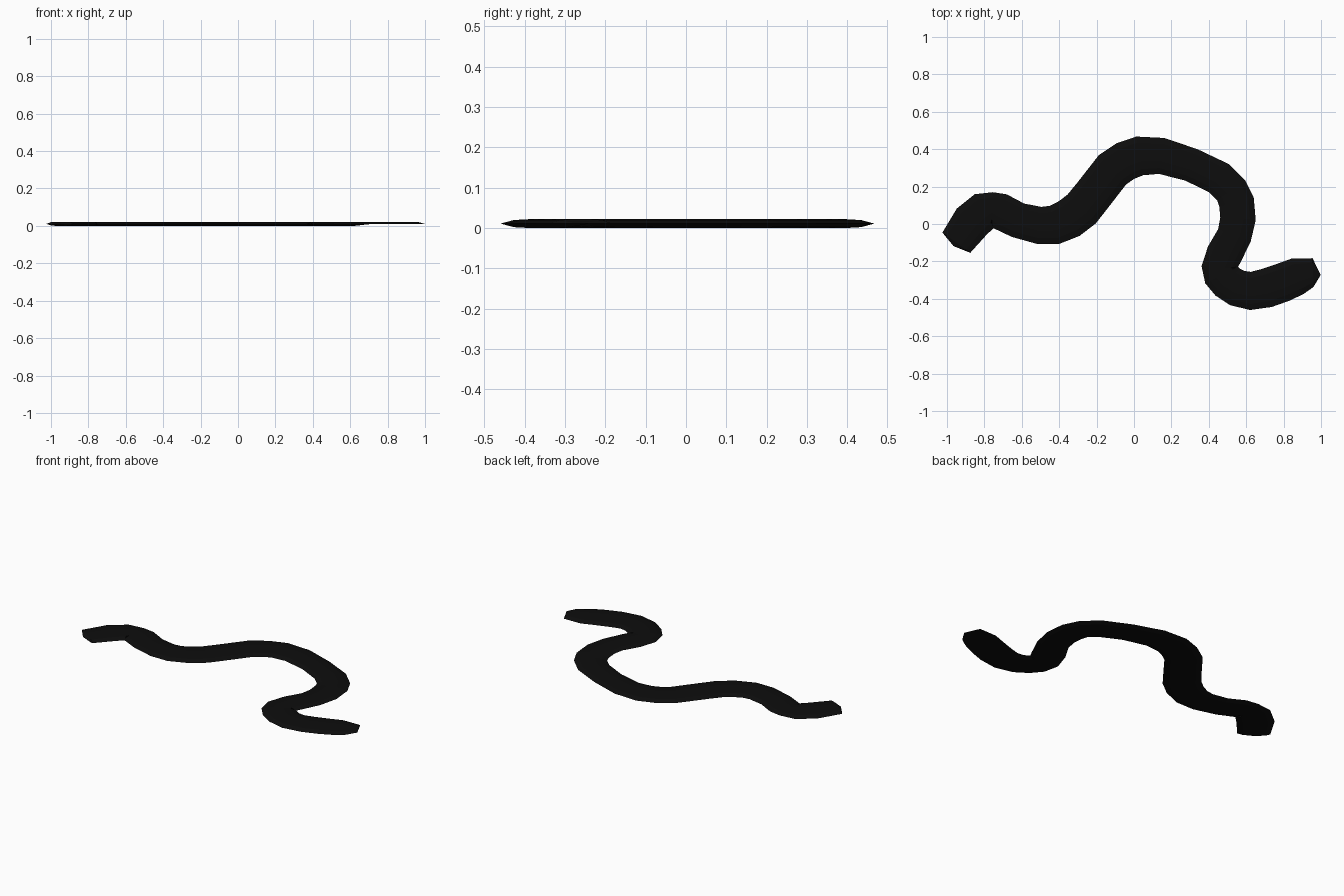
import bpy, bmesh
from mathutils import Vector

if "Cube" in bpy.data.objects:
    bpy.data.objects.remove(bpy.data.objects["Cube"])

# Centreline of the winding strip: x, y, half width
PATH = [
    (-.95, -.10, .092), (-.87, .01, .106), (-.80, .07, .103), (-.757, .085, .085),
    (-.72, .07, .097), (-.62, .02, .095), (-.505, -.008, .1), (-.425, -.005, .105),
    (-.345, .03, .108), (-.28, .08, .108), (-.22, .155, .106), (-.115, .29, .107),
    (-.045, .337, .106), (.03, .364, .105), (.147, .364, .097), (.307, .316, .09),
    (.452, .246, .092), (.52, .18, .092), (.548, .118, .095), (.556, .027, .095),
    (.537, -.06, .093), (.484, -.16, .097), (.457, -.23, .096), (.468, -.272, .098),
    (.50, -.31, .097), (.55, -.342, .099), (.623, -.358, .102), (.71, -.342, .105),
    (.794, -.313, .104), (.874, -.28, .1), (.957, -.26, .077)]

MID, HALF = 0.011, 0.011
# Lens-shaped section: across, up (fractions of half width and half thickness)
SECTION = [(1, 0), (.68, .8), (.3, 1), (-.3, 1), (-.68, .8),
           (-1, 0), (-.68, -.8), (-.3, -1), (.3, -1), (.68, -.8)]

bm = bmesh.new()
pts = [Vector(p[:2]) for p in PATH]
rings = []
for i, (p, row) in enumerate(zip(pts, PATH)):
    before = (p - pts[i - 1]).normalized() if i else Vector((0, 0))
    after = (pts[i + 1] - p).normalized() if i < len(pts) - 1 else Vector((0, 0))
    t = (before + after).normalized()
    if i == len(pts) - 1:
        t = Vector((1, 0.03)).normalized()
    n = Vector((-t.y, t.x))
    ring = []
    for across, up in SECTION:
        # The tail keeps only the upper half of the thickness
        if up < 0 and p.x > 0.65:
            up = 0
        q = p + n * across * row[2]
        ring.append(bm.verts.new((q.x, q.y, MID + HALF * up)))
    rings.append(ring)

# Skin between sections
count = len(SECTION)
for a, b in zip(rings, rings[1:]):
    for k in range(count):
        m = (k + 1) % count
        bm.faces.new((a[k], a[m], b[m], b[k]))

# Blunt head end and pointed tail end
for ring, tip in ((rings[0], (-.965, -.118, MID)), (rings[-1], (.998, -.273, MID))):
    v = bm.verts.new(tip)
    for k in range(count):
        bm.faces.new((ring[k], ring[(k + 1) % count], v))
bmesh.ops.recalc_face_normals(bm, faces=bm.faces)

mesh = bpy.data.meshes.new("winding_strip")
bm.to_mesh(mesh)
bm.free()
strip = bpy.data.objects.new("winding_strip", mesh)
bpy.context.collection.objects.link(strip)

black = bpy.data.materials.new("black")
black.diffuse_color = (0.004, 0.004, 0.004, 1)
black.use_nodes = True
black.node_tree.nodes["Principled BSDF"].inputs["Base Color"].default_value = black.diffuse_color
mesh.materials.append(black)
